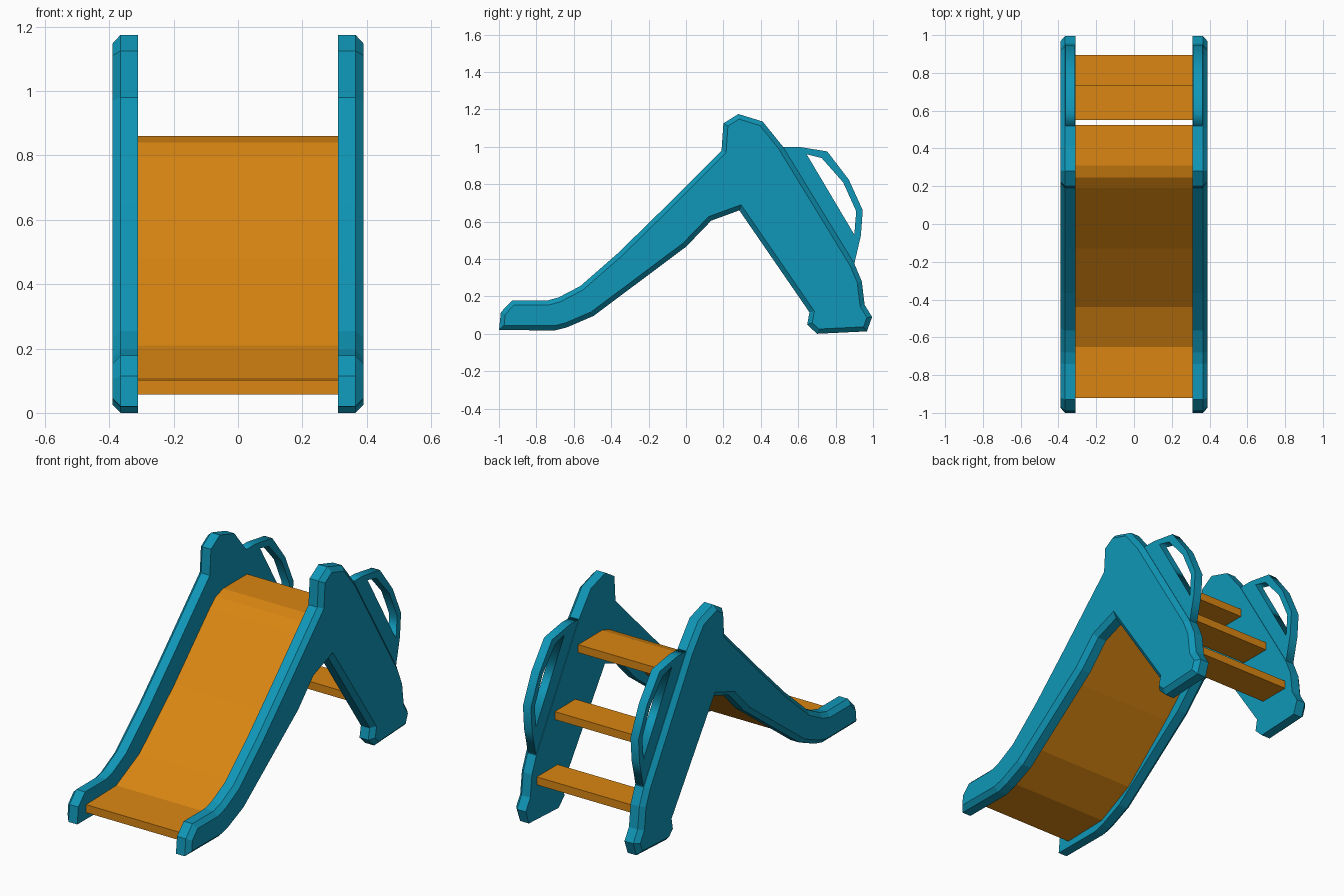
import bpy, bmesh, math
from mathutils import Vector, Matrix

if "Cube" in bpy.data.objects:
    bpy.data.objects.remove(bpy.data.objects["Cube"])


def material(name, rgb):
    m = bpy.data.materials.new(name)
    m.diffuse_color = (*rgb, 1)
    m.use_nodes = True
    m.node_tree.nodes["Principled BSDF"].inputs["Base Color"].default_value = m.diffuse_color
    return m


TEAL = material("teal plastic", (0.005, 0.31, 0.48))
ORANGE = material("orange plastic", (0.70, 0.24, 0.006))


def offset(pts, d, closed=True):
    """Shift a (y, z) outline to its right-hand side by d, with mitred corners."""
    out, n = [], len(pts)
    for i in range(n):
        p = Vector(pts[i])
        a = Vector(pts[i - 1]) if closed or i > 0 else None
        b = Vector(pts[(i + 1) % n]) if closed or i < n - 1 else None
        dirs = [v.normalized() for v in ((p - a) if a else None, (b - p) if b else None) if v]
        norms = [Vector((v.y, -v.x)) for v in dirs]
        m = sum(norms, Vector((0, 0))).normalized()
        out.append(tuple(p + m * d / max(m.dot(norms[0]), 0.5)))
    return out


def add_object(name, mesh, mat, mirror=False):
    mesh.materials.clear()
    mesh.materials.append(mat)
    ob = bpy.data.objects.new(name, mesh)
    bpy.context.collection.objects.link(ob)
    if mirror:
        ob.modifiers.new("mirror", 'MIRROR').use_mirror_merge = False
    return ob


def loft(name, sections, mat, mirror=False):
    """Solid through matching (x, outline) sections."""
    bm = bmesh.new()
    loops = [[bm.verts.new((x, y, z)) for y, z in pts] for x, pts in sections]
    for a, b in zip(loops, loops[1:]):
        for i in range(len(a)):
            j = (i + 1) % len(a)
            bm.faces.new((a[i], a[j], b[j], b[i]))
    bm.faces.new(loops[0])
    bm.faces.new(loops[-1])
    bmesh.ops.recalc_face_normals(bm, faces=bm.faces)
    mesh = bpy.data.meshes.new(name)
    bm.to_mesh(mesh)
    bm.free()
    return add_object(name, mesh, mat, mirror)


# Side panels: clockwise outline, chamfered on the outer face
panel = [(-1.0, 0.02), (-0.99, 0.115), (-0.93, 0.178), (-0.74, 0.178), (-0.68, 0.195),
         (-0.565, 0.255), (-0.365, 0.43), (-0.14, 0.65), (0.19, 0.98), (0.20, 1.125),
         (0.28, 1.175), (0.41, 1.135), (0.515, 1.005), (0.90, 0.375), (0.94, 0.28),
         (0.955, 0.155), (0.995, 0.09), (0.967, 0.013), (0.70, 0.0), (0.648, 0.05),
         (0.66, 0.115), (0.285, 0.66), (0.135, 0.605), (0.0, 0.465), (-0.495, 0.095),
         (-0.635, 0.035), (-0.70, 0.018)]
loft("side_panel", [(0.31, panel), (0.365, panel), (0.39, offset(panel, 0.025))], TEAL, True)

# Grab handles: outline with a hole, extruded
handle = [(0.50, 1.0), (0.60, 1.0), (0.755, 0.975), (0.87, 0.825), (0.945, 0.66),
          (0.935, 0.525), (0.90, 0.375), (0.86, 0.39)]
hole = [(0.645, 0.96), (0.725, 0.94), (0.84, 0.81), (0.91, 0.655), (0.90, 0.53)]
curve = bpy.data.curves.new("handle_outline", 'CURVE')
curve.dimensions, curve.fill_mode, curve.extrude = '2D', 'BOTH', 0.025
for pts in (handle, hole):
    s = curve.splines.new('POLY')
    s.points.add(len(pts) - 1)
    for sp, (y, z) in zip(s.points, pts):
        sp.co = (y, z, 0, 1)
    s.use_cyclic_u = True
helper = bpy.data.objects.new("handle_outline", curve)
mesh = bpy.data.meshes.new_from_object(helper)
bpy.data.objects.remove(helper)
mesh.transform(Matrix.Translation((0.338, 0, 0))
               @ Matrix.Rotation(math.pi / 2, 4, 'Z') @ Matrix.Rotation(math.pi / 2, 4, 'X'))
add_object("grab_handle", mesh, TEAL, True)

# Slide chute with its top platform
chute = [(-0.92, 0.102), (-0.65, 0.108), (-0.44, 0.21), (-0.13, 0.48), (0.19, 0.795),
         (0.245, 0.84), (0.31, 0.86), (0.525, 0.86)]
under = offset(chute, 0.045, closed=False)
under[0] = (-0.92, 0.057)
profile = chute + under[::-1]
loft("slide_chute", [(-0.31, profile), (0.31, profile)], ORANGE)

# Ladder steps
for i, (y, z) in enumerate([(0.55, 0.56), (0.71, 0.25)]):
    box = [(y, z - 0.045), (y, z), (y + 0.185, z), (y + 0.185, z - 0.045)]
    loft(f"ladder_step_{i + 1}", [(-0.31, box), (0.31, box)], ORANGE)
